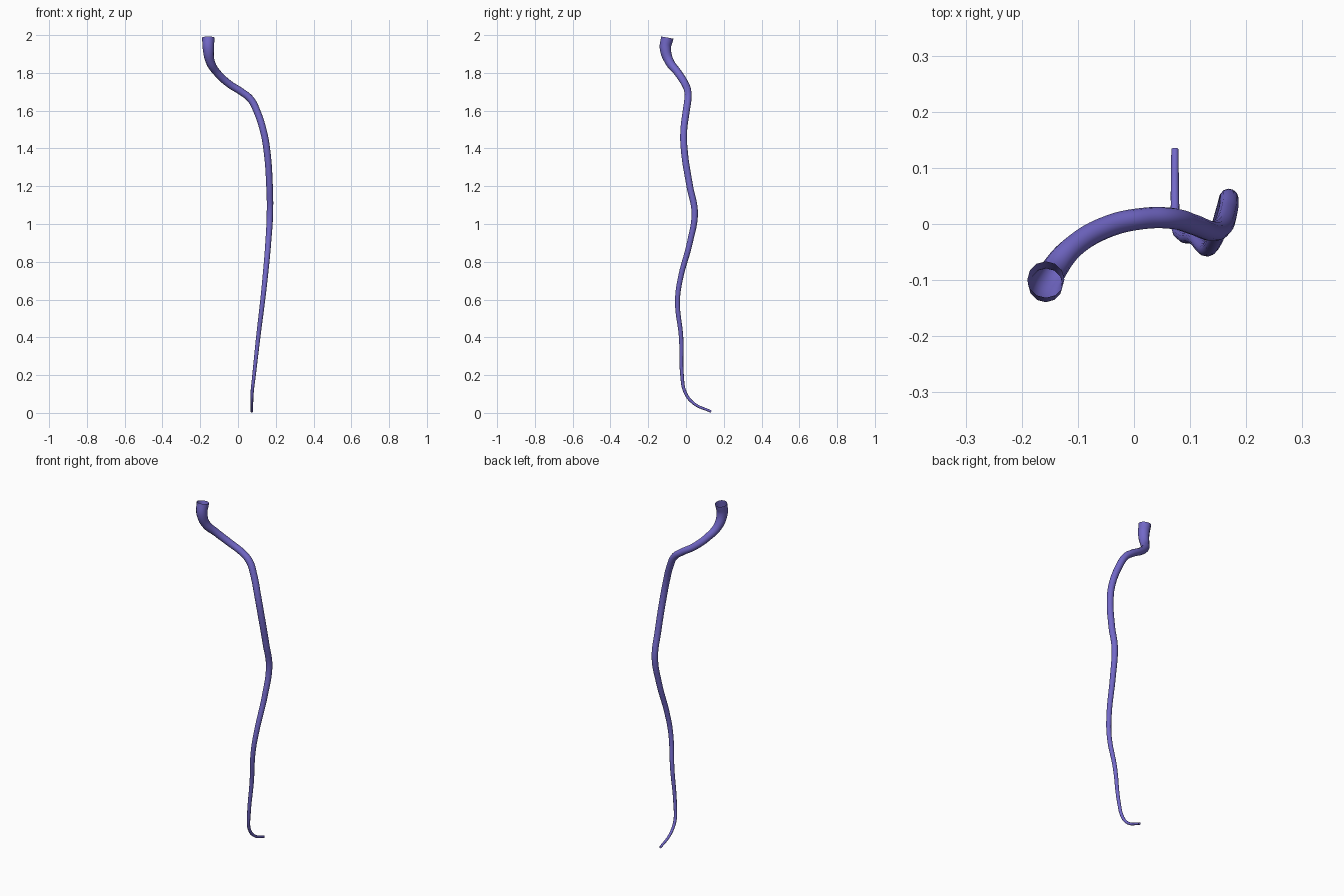
import bpy

# Centreline of the tapering stem: x, y, z, radius (top to tip)
PATH = [
    (-0.157, -0.099, 1.987, 0.033),
    (-0.157, -0.109, 1.93, 0.030),
    (-0.147, -0.088, 1.86, 0.024),
    (-0.110, -0.042, 1.80, 0.0205),
    (-0.045, -0.004, 1.74, 0.0195),
    (0.018, 0.010, 1.70, 0.019),
    (0.067, 0.010, 1.66, 0.019),
    (0.103, 0.000, 1.59, 0.0185),
    (0.135, -0.012, 1.49, 0.018),
    (0.153, -0.009, 1.39, 0.018),
    (0.167, 0.020, 1.20, 0.0175),
    (0.169, 0.046, 1.06, 0.017),
    (0.160, 0.020, 0.90, 0.0155),
    (0.143, -0.030, 0.71, 0.014),
    (0.130, -0.045, 0.59, 0.013),
    (0.107, -0.026, 0.40, 0.0115),
    (0.085, -0.021, 0.20, 0.0095),
    (0.075, -0.005, 0.11, 0.0085),
    (0.073, 0.040, 0.051, 0.0075),
    (0.073, 0.133, 0.007, 0.0065),
]

# Smooth curve with a round, open-ended profile
curve = bpy.data.curves.new("stem", 'CURVE')
curve.dimensions = '3D'
curve.bevel_depth = 1.0
curve.bevel_resolution = 4
curve.use_fill_caps = False
curve.resolution_u = 8
spline = curve.splines.new('BEZIER')
spline.bezier_points.add(len(PATH) - 1)
for point, (x, y, z, r) in zip(spline.bezier_points, PATH):
    point.co = (x, y, z)
    point.radius = r
    point.handle_left_type = point.handle_right_type = 'AUTO'

stem = bpy.data.objects.new("stem", curve)
bpy.context.collection.objects.link(stem)
bpy.context.view_layer.objects.active = stem
stem.select_set(True)
bpy.ops.object.convert(target='MESH')
stem = bpy.context.object
bpy.ops.object.shade_smooth()

# Violet-blue skin
mat = bpy.data.materials.new("violet")
mat.diffuse_color = (0.17, 0.14, 0.58, 1)
stem.data.materials.clear()
stem.data.materials.append(mat)
